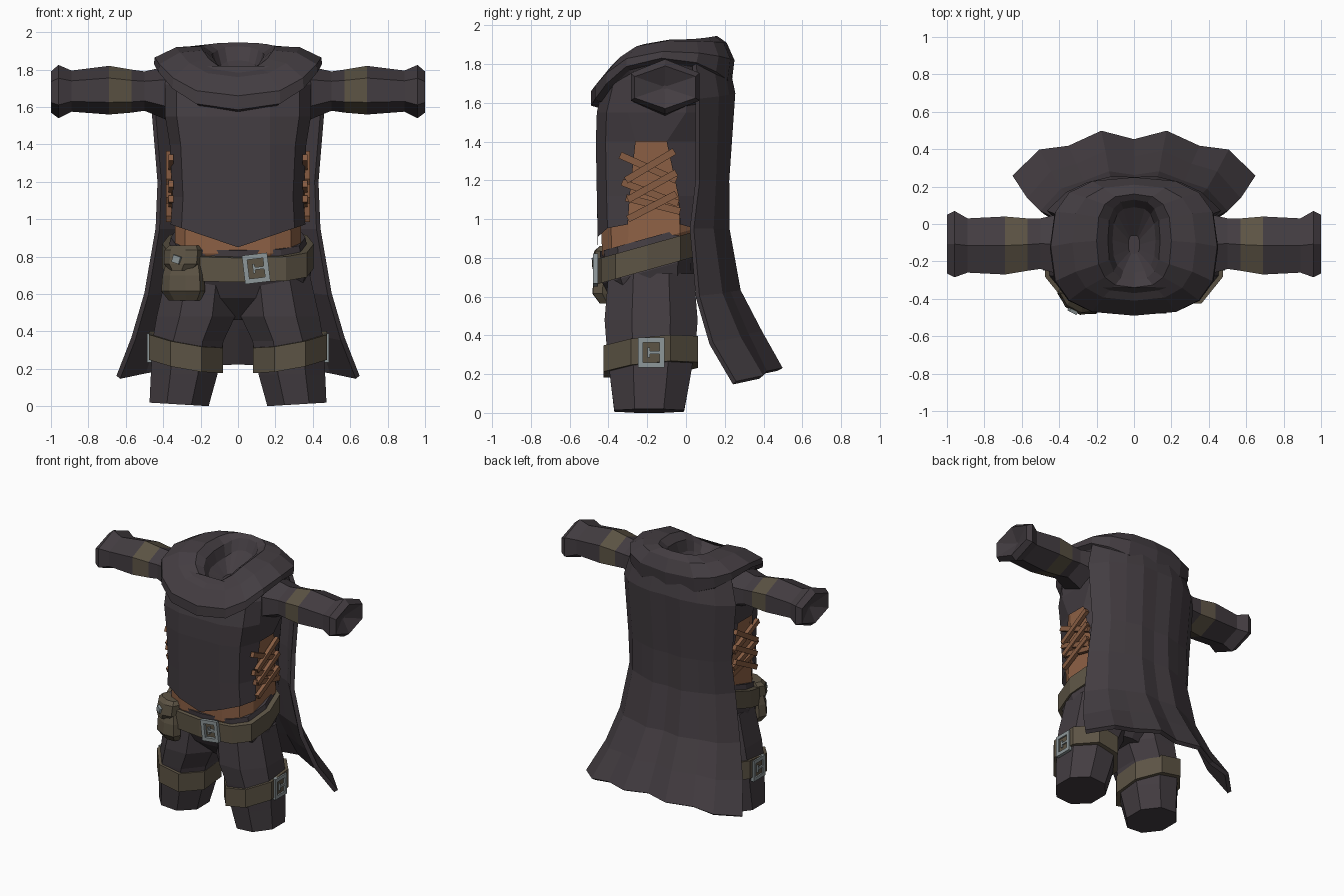
import bpy, bmesh, math
from mathutils import Matrix, Vector

if "Cube" in bpy.data.objects:
    bpy.data.objects.remove(bpy.data.objects["Cube"])


def material(name, rgb):
    m = bpy.data.materials.new(name)
    m.diffuse_color = (*rgb, 1)
    m.use_nodes = True
    m.node_tree.nodes["Principled BSDF"].inputs["Base Color"].default_value = m.diffuse_color
    return m


CLOTH = material("dark_cloth", (0.056, 0.046, 0.053))
OLIVE = material("olive_leather", (0.107, 0.087, 0.058))
ORANGE = material("tan_leather", (0.270, 0.120, 0.060))
LACE = material("lace_leather", (0.240, 0.107, 0.054))
STEEL = material("steel", (0.270, 0.310, 0.320))


def finish(bm, name, mats, rule=None):
    bmesh.ops.recalc_face_normals(bm, faces=bm.faces)
    if rule:
        for f in bm.faces:
            f.material_index = rule(f.calc_center_median())
    me = bpy.data.meshes.new(name)
    bm.to_mesh(me)
    bm.free()
    ob = bpy.data.objects.new(name, me)
    bpy.context.collection.objects.link(ob)
    for m in mats:
        me.materials.append(m)
    return ob


def loft(name, rings, mats, caps=True, closed=True, rule=None, cut=None, mat=None):
    """Skin a list of equal-length point rings."""
    bm = bmesh.new()
    rows = [[bm.verts.new(p) for p in r] for r in rings]
    n = len(rows[0])
    for a, b in zip(rows, rows[1:]):
        for i in range(n if closed else n - 1):
            j = (i + 1) % n
            bm.faces.new((a[i], a[j], b[j], b[i]))
    if caps:
        bm.faces.new(rows[0])
        bm.faces.new(rows[-1])
    if cut:
        bmesh.ops.delete(bm, geom=[f for f in bm.faces if cut(f.calc_center_median())], context='FACES')
    if mat:
        bm.transform(mat)
    return finish(bm, name, mats, rule)


def ring(n, hx, yf, yb, z, e=1.0, cx=0.0, half=False):
    """Rounded ring; z is a number or a function of (x, y, s) with s = +1 front, -1 back."""
    cy, ry = (yf + yb) / 2, (yb - yf) / 2
    k = 1 / math.cos(math.pi / n) if half else 1
    pts = []
    for i in range(n):
        a = 2 * math.pi * (i + (0.5 if half else 0)) / n
        c, s = math.cos(a), math.sin(a)
        x = cx + hx * k * math.copysign(abs(c) ** e, c)
        y = cy - ry * k * math.copysign(abs(s) ** e, s)
        pts.append((x, y, z(x, y, s) if callable(z) else z))
    return pts


def boxes(name, parts, mat, place):
    """One object from (centre, size, roll about local y) boxes."""
    bm = bmesh.new()
    for c, size, roll in parts:
        m = Matrix.Translation(c) @ Matrix.Rotation(roll, 4, 'Y') @ Matrix.Diagonal((*size, 1))
        bmesh.ops.create_cube(bm, size=1, matrix=m)
    bm.transform(place)
    return finish(bm, name, [mat])


# Torso: tan inner layer, with an outer tunic open at the sides
def torso_ring(z, hx, yf, yb, y1, y2, d=0.0, hem=0.0, tilt=0.0):
    hx, yf, yb = hx - d, yf + d, yb - d
    right = [(0.17, yf), (hx * 0.84, yf + 0.05), (hx, y1), (hx, y2), (hx * 0.8, yb)]
    pts = [(0, yf)] + right + [(0, yb)] + [(-x, y) for x, y in reversed(right)]
    return [(x, y, z + hem * abs(x) + tilt * (y + 0.455)) for x, y in pts]


TORSO = [(0.85, 0.36, -0.455, 0.06, -0.30, -0.03), (1.12, 0.35, -0.46, 0.08, -0.29, -0.04),
         (1.40, 0.365, -0.465, 0.10, -0.26, -0.10), (1.55, 0.39, -0.46, 0.12, -0.30, 0.0),
         (1.72, 0.39, -0.42, 0.12, -0.28, 0.0), (1.82, 0.38, -0.34, 0.12, -0.25, 0.0)]
loft("tunic", [torso_ring(*r, hem=0.34 if i == 0 else 0) for i, r in enumerate(TORSO)], [CLOTH],
     caps=False, cut=lambda c: c.z < 1.4 and -0.25 < c.y < -0.08 and abs(c.x) > 0.3)
loft("inner_vest", [torso_ring(0.75, *TORSO[0][1:], d=0.05, tilt=0.28),
                    torso_ring(0.81, *TORSO[0][1:], d=0.022, tilt=0.28)] +
     [torso_ring(*r, d=0.018) for r in TORSO[1:4]], [ORANGE])

# Criss-cross side laces
LACES = [(-0.34, 1.33, -0.05, 1.20), (-0.31, 1.20, -0.06, 1.35), (-0.33, 1.19, -0.04, 1.08),
         (-0.30, 1.10, -0.05, 1.24), (-0.31, 1.11, -0.03, 1.04), (-0.30, 1.00, -0.05, 1.13)]
for s, side in ((1, "right"), (-1, "left")):
    parts = []
    for k, (ya, za, yb, zb) in enumerate(LACES):
        dy, dz = yb - ya, zb - za
        parts.append((Vector(((ya + yb) / 2, -0.012 * (k % 2), (za + zb) / 2)),
                      (math.hypot(dy, dz), 0.028, 0.036), -math.atan2(dz, dy)))
    flip = Matrix.Diagonal((s, 1, 1, 1))
    boxes(side + "_laces", parts, LACE,
          flip @ Matrix.Translation((0.358, 0, 0)) @ Matrix.Rotation(math.pi / 2, 4, 'Z'))

# Sleeves with olive bands and hollow cuffs
SLEEVE = [(0.33, 1.51, 1.83, -0.29, 0.07), (0.50, 1.58, 1.79, -0.24, 0.03), (0.57, 1.57, 1.80, -0.25, 0.03),
          (0.69, 1.56, 1.82, -0.27, 0.04), (0.89, 1.575, 1.795, -0.26, 0.03), (0.96, 1.54, 1.825, -0.285, 0.07),
          (1.00, 1.57, 1.79, -0.265, 0.05), (0.95, 1.67, 1.69, -0.12, -0.10)]
for s, side in ((1, "right"), (-1, "left")):
    rings = []
    for x, z0, z1, y0, y1 in SLEEVE:
        rings.append([(s * x, (y0 + y1) / 2 + (y1 - y0) / 2 * math.sin(i * math.pi / 3) / 0.866,
                       (z0 + z1) / 2 + (z1 - z0) / 2 * math.cos(i * math.pi / 3)) for i in range(6)])
    loft(side + "_sleeve", rings, [CLOTH, OLIVE], rule=lambda c: 1 if 0.59 < abs(c.x) < 0.67 else 0)


# Cowl draped round the neck, dipping at the front
def cowl_z(zf, zs, zb):
    return lambda x, y, s: zs + ((zf if s > 0 else zb) - zs) * abs(s) ** 1.8


COWL = [(0.36, -0.42, 0.14, 1.60, 1.70, 1.65), (0.41, -0.455, 0.20, 1.575, 1.81, 1.66),
        (0.45, -0.49, 0.235, 1.585, 1.83, 1.70), (0.445, -0.49, 0.25, 1.66, 1.865, 1.82),
        (0.33, -0.41, 0.21, 1.76, 1.92, 1.91), (0.20, -0.34, 0.16, 1.80, 1.925, 1.945),
        (0.14, -0.30, 0.13, 1.78, 1.88, 1.925), (0.115, -0.26, 0.09, 1.75, 1.80, 1.85),
        (0.03, -0.16, -0.06, 1.73, 1.73, 1.73)]
loft("cowl", [ring(16, hx, yf, yb, cowl_z(*z), e=0.72) for hx, yf, yb, *z in COWL], [CLOTH])

# Cape: narrow at the shoulders, flared and pleated at the hem
CAPE = [(1.84, 1.82, 0.40, 0.20, 0.04, 0), (1.65, 1.62, 0.455, 0.24, 0.06, 0.003),
        (1.20, 1.20, 0.42, 0.205, 0.06, 0.006), (0.95, 0.95, 0.43, 0.205, 0.03, 0.008),
        (0.63, 0.60, 0.49, 0.26, 0.06, 0.012), (0.42, 0.36, 0.56, 0.365, 0.13, 0.018),
        (0.23, 0.155, 0.64, 0.465, 0.25, 0.025)]
COLS = [-1, -0.78, -0.54, -0.27, 0, 0.27, 0.54, 0.78, 1]
rows = []
for zc, ze, hw, yb, ye, pleat in CAPE:
    rows.append([(hw * u, yb - (yb - ye) * abs(u) ** 3 + (pleat * (1 if k % 2 else -1) if 0 < k < 8 else 0),
                  zc + (ze - zc) * u * u) for k, u in enumerate(COLS)])
cape = loft("cape", rows, [CLOTH], caps=False, closed=False)
mod = cape.modifiers.new("thickness", 'SOLIDIFY')
mod.thickness, mod.offset = 0.03, 0


# Trousers: hips plus two legs
def waist(base):
    return lambda x, y, s: base + 0.28 * (y + 0.455)


loft("hips", [ring(12, 0.14, -0.26, -0.02, 0.46, 0.8), ring(12, 0.36, -0.385, 0.04, 0.58, 0.75),
              ring(12, 0.395, -0.43, 0.05, waist(0.66), 0.7),
              ring(12, 0.36, -0.445, 0.055, waist(0.83), 0.66)], [CLOTH])
LEG = [(0.01, 0.315, 0.158, -0.37, -0.01), (0.17, 0.288, 0.178, -0.39, 0.02), (0.35, 0.267, 0.19, -0.41, 0.05),
       (0.48, 0.225, 0.21, -0.42, 0.06), (0.72, 0.19, 0.19, -0.40, 0.04)]
BAND = [(0.15, 0.0), (0.197, 0.0), (0.197, 0.135), (0.15, 0.135)]


def buckle(name, place):
    w, h, b = 0.055, 0.064, 0.026
    boxes(name, [((-w, 0, 0), (b, b, 2 * h + b), 0), ((w, 0, 0), (b, b, 2 * h + b), 0),
                 ((0, 0, -h), (2 * w, b, b), 0), ((0, 0, h), (2 * w, b, b), 0),
                 ((0.015, 0, 0), (0.06, b, 0.014), 0), ((-0.012, 0, 0), (0.012, b, 0.05), 0)], STEEL, place)


for s, side in ((1, "right"), (-1, "left")):
    loft(side + "_leg", [ring(8, rx, yf, yb, lambda x, y, t, z=z: z + (0.06 * (s * x - 0.315) if z < 0.1 else 0),
                              cx=s * cx, half=True) for z, cx, rx, yf, yb in LEG], [CLOTH])
    # Tilted thigh strap and its buckle
    loft(side + "_thigh_strap",
         [ring(8, r, -0.182 - r * 1.24, -0.182 + r * 1.24,
               lambda x, y, t, dz=dz: 0.165 + 0.18 * (s * x - 0.09) + 0.1 * (y + 0.42) + dz,
               cx=s * 0.278, half=True) for r, dz in BAND], [OLIVE])
    buckle(side + "_thigh_buckle", Matrix.Translation((s * 0.473, -0.18, 0.312)) @
           Matrix.Rotation(s * math.pi / 2, 4, 'Z'))

# Waist belt and buckle
loft("belt", [ring(12, 0.405 - d, -0.462 + d, 0.07 - d, waist(z), 0.66)
              for d, z in ((0.05, 0.665), (0, 0.665), (0, 0.795), (0.05, 0.795))], [OLIVE])
buckle("belt_buckle", Matrix.Translation((0.097, -0.466, 0.737)) @ Matrix.Rotation(-0.12, 4, 'Y'))

# Belt pouch with flap and clasp
place = Matrix.Translation((-0.285, -0.385, 0)) @ Matrix.Rotation(math.radians(-28), 4, 'Z')
loft("pouch", [ring(8, w, -d, 0.05, z, half=True) for w, d, z in
               ((0.085, 0.05, 0.565), (0.118, 0.085, 0.615), (0.112, 0.08, 0.70), (0.085, 0.05, 0.82))],
     [OLIVE], mat=place)
loft("pouch_flap", [ring(8, w, -d, 0.05, z, 0.9, half=True) for w, d, z in
                    ((0.06, 0.088, 0.725), (0.098, 0.09, 0.76), (0.10, 0.075, 0.835), (0.08, 0.05, 0.86))],
     [OLIVE], mat=place)
boxes("pouch_clasp", [((0, -0.092, 0.785), (0.045, 0.018, 0.04), 0.3)], STEEL, place)
